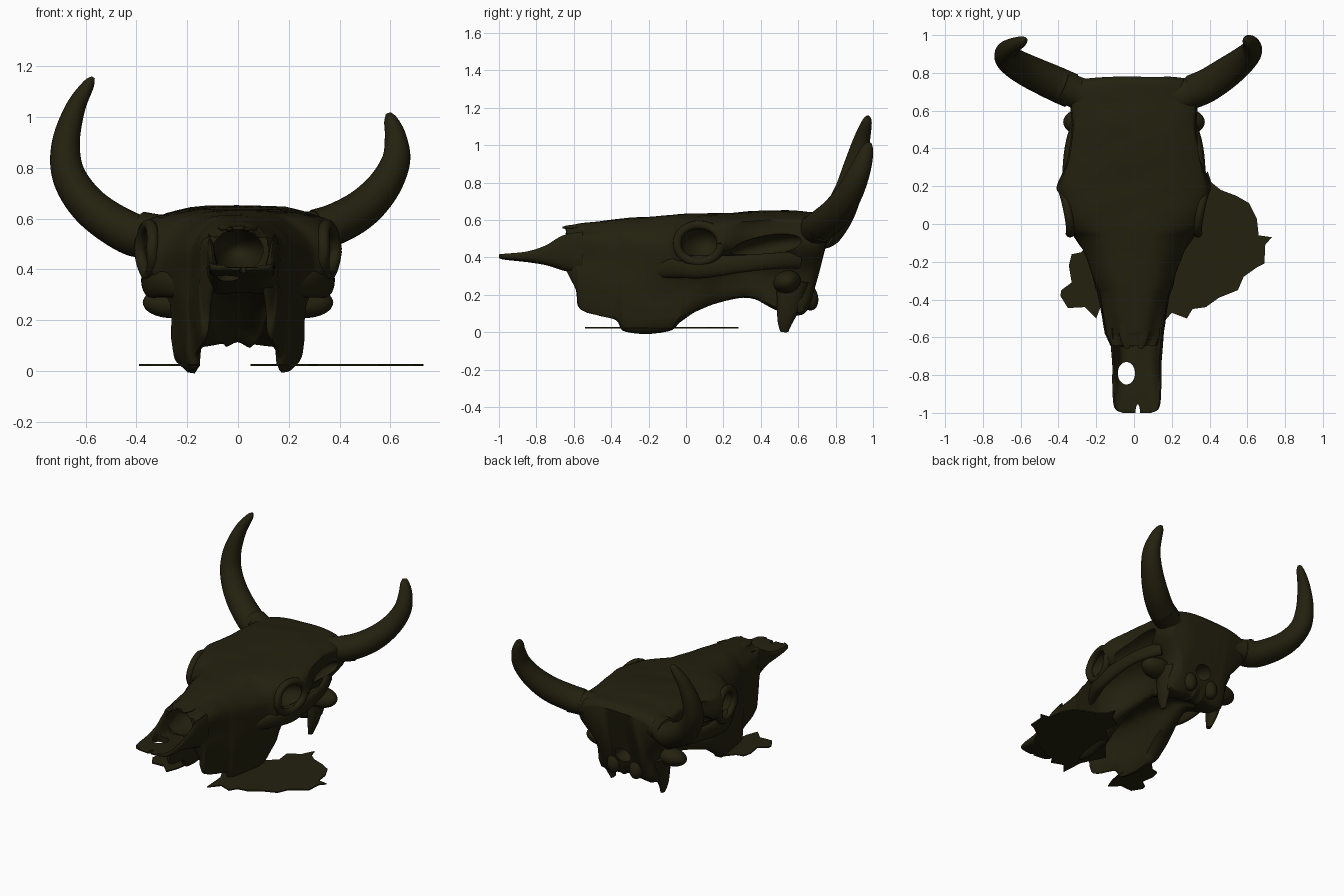
import bpy, bmesh, math
from mathutils import Vector, Matrix, noise

if "Cube" in bpy.data.objects:
    bpy.data.objects.remove(bpy.data.objects["Cube"])

bone = bpy.data.materials.new("dark_olive_bone")
bone.diffuse_color = (0.017, 0.015, 0.0045, 1)
bone.use_nodes = True
bone.node_tree.nodes["Principled BSDF"].inputs["Base Color"].default_value = bone.diffuse_color


def spline(pts, n, closed=False):
    """Smooth curve passing through points of any dimension."""
    c, out = len(pts), []
    for i in range(c if closed else c - 1):
        q = [pts[(i + k) % c] if closed else pts[min(max(i + k, 0), c - 1)] for k in (-1, 0, 1, 2)]
        for j in range(n):
            t = j / n
            out.append([0.5 * (2 * b + (d - a) * t + (2 * a - 5 * b + 4 * d - e) * t * t
                               + (3 * b - a - 3 * d + e) * t ** 3) for a, b, d, e in zip(*q)])
    return out if closed else out + [list(pts[-1])]


def smooth(ob, angle):
    bpy.ops.object.select_all(action='DESELECT')
    ob.select_set(True)
    bpy.context.view_layer.objects.active = ob
    bpy.ops.object.shade_smooth_by_angle(angle=math.radians(angle))


def finish(name, bm, angle=50):
    bmesh.ops.recalc_face_normals(bm, faces=bm.faces)
    me = bpy.data.meshes.new(name)
    bm.to_mesh(me)
    bm.free()
    me.materials.append(bone)
    ob = bpy.data.objects.new(name, me)
    bpy.context.collection.objects.link(ob)
    smooth(ob, angle)
    return ob


def loft(name, rings):
    bm = bmesh.new()
    rows = [[bm.verts.new(p) for p in r] for r in rings]
    for a, b in zip(rows, rows[1:]):
        for i in range(len(a)):
            k = (i + 1) % len(a)
            bm.faces.new((a[i], a[k], b[k], b[i]))
    bm.faces.new(rows[0])
    bm.faces.new(rows[-1])
    bmesh.ops.triangulate(bm, faces=[f for f in bm.faces if len(f.verts) > 4])
    return finish(name, bm)


def tube(name, pts, n=6, sides=20, squash=(1, 1, 1)):
    """Tapered tube along (x, y, z, radius) points."""
    path, rings, d = spline(pts, n), [], None
    for i, p in enumerate(path):
        t = Vector(path[min(i + 1, len(path) - 1)][:3]) - Vector(path[max(i - 1, 0)][:3])
        t.normalize()
        if d is None:
            u, d = t.orthogonal().normalized(), t
        u = (d.rotation_difference(t) @ u).normalized()
        d, v = t, t.cross(u)
        ring = []
        for k in range(sides):
            a = 2 * math.pi * k / sides
            o = (u * math.cos(a) + v * math.sin(a)) * p[3]
            ring.append(Vector(p[:3]) + o * Vector(squash) if isinstance(o * Vector(squash), Vector) else
                        Vector(p[m] + o[m] * squash[m] for m in range(3)))
        rings.append(ring)
    return loft(name, rings)


def ball(name, loc, size, rot=(0, 0)):
    """Ellipsoid; rot = turn about z, then tilt about x."""
    bm = bmesh.new()
    m = (Matrix.Translation(loc) @ Matrix.Rotation(rot[0], 4, 'Z') @ Matrix.Rotation(rot[1], 4, 'X')
         @ Matrix.Diagonal((*size, 1)))
    bmesh.ops.create_uvsphere(bm, u_segments=28, v_segments=18, radius=1, matrix=m)
    return finish(name, bm)


def cut(ob, cutter):
    cutter.hide_render = True
    mod = ob.modifiers.new("cut", 'BOOLEAN')
    mod.operation, mod.solver, mod.object = 'DIFFERENCE', 'EXACT', cutter
    bpy.ops.object.select_all(action='DESELECT')
    ob.select_set(True)
    bpy.context.view_layer.objects.active = ob
    bpy.ops.object.modifier_apply(modifier=mod.name)
    bpy.data.objects.remove(cutter)


# Skull: y, top z, top half width, widest z, widest, lower half width, bottom z, inner half width, palate z
stations = [
    (-.645, .572, .075, .47, .115, .125, .345, .08, .365),
    (-.59, .58, .095, .46, .14, .15, .24, .09, .355),
    (-.56, .585, .105, .45, .15, .16, .14, .10, .345),
    (-.38, .605, .135, .44, .18, .19, .09, .125, .34),
    (-.32, .61, .15, .44, .20, .21, .03, .13, .34),
    (-.10, .625, .20, .44, .28, .25, .03, .135, .33),
    (-.03, .63, .26, .46, .345, .27, .08, .13, .33),
    (.07, .634, .325, .48, .38, .26, .14, .12, .32),
    (.20, .638, .36, .50, .395, .21, .18, .11, .30),
    (.34, .645, .335, .52, .34, .18, .20, .09, .26),
    (.50, .652, .31, .52, .325, .20, .13, .07, .17),
    (.62, .645, .31, .51, .33, .23, .11, .05, .12),
    (.74, .635, .30, .51, .32, .22, .11, .04, .12),
    (.785, .605, .25, .50, .28, .19, .15, .03, .16),
]
rings = []
for y, top, wt, zs, ws, wb, zb, wi, roof in spline(stations, 5):
    half = [(0, top), (wt * .6, top - .008), (wt, top - .045), (ws, zs + .05), (ws, zs - .06),
            (wb, zs * .5 + zb * .5), (wb - .015, zb), (wi + .02, zb), (wi, roof - .02), (0, roof)]
    loop = spline(half + [(-x, z) for x, z in half[-2:0:-1]], 3, True)
    lean = max(0, y - .5) / .28 * .25                     # back of the skull leans forward
    ring = []
    for x, z in loop:
        p = Vector((x, y + (z - .62) * lean, z))
        ring.append(p + noise.noise_vector(p * 9) * .006)
    rings.append(ring)
skull = loft("skull", rings)
# nasal cavity, spinal opening, eye sockets and temple hollows
cut(skull, ball("nasal_cutter", (0, -.62, .475), (.1, .26, .083)))
cut(skull, ball("spine_cutter", (0, .69, .27), (.06, .10, .05)))
for s in (1, -1):
    cut(skull, ball("socket_cutter", (s * .40, .07, .475), (.17, .115, .1), (-s * .3, 0)))
    cut(skull, ball("temple_cutter", (s * .37, .43, .455), (.12, .2, .065), (0, .2)))
smooth(skull, 50)

# Muzzle trough: y, half width, rim z, floor z, underside z
trough = []
for y, w, rim, floor, low in spline([
        (-1.0, .075, .417, .407, .397), (-.97, .12, .42, .41, .388), (-.85, .13, .432, .405, .375),
        (-.75, .13, .462, .395, .36), (-.66, .137, .51, .39, .335), (-.55, .145, .53, .39, .31)], 5):
    h = [(0, floor), (w * .6, floor), (w * .83, rim - .008), (w * .93, rim), (w, rim * .6 + low * .4),
         (w * .85, low + .005), (0, low)]
    trough.append([(x + .015, y, z) for x, z in spline(h + [(-x, z) for x, z in h[-2:0:-1]], 3, True)])
muzzle = loft("muzzle", trough)
cut(muzzle, ball("muzzle_hole_cutter", (-.04, -.79, .39), (.046, .06, .3)))
cut(muzzle, ball("muzzle_cleft_cutter", (.02, -1.0, .4), (.012, .045, .3)))
smooth(muzzle, 50)

for s in (1, -1):
    side = "right" if s > 0 else "left"
    # nasal bone tip
    tube(side + "_nasal_tip", [(s * .04, -.5, .568, .04), (s * .04, -.6, .562, .035), (s * .035, -.66, .56, .012)],
         squash=(1, 1, .4))
    # eye socket rim, hugging the brow
    rim = []
    for i in range(33):
        a = 2 * math.pi * i / 32
        c, h = math.cos(a) * .118, math.sin(a) * .1
        rim.append((s * (.362 + c * .2 - abs(h) * .12), .07 + c, .475 + h, .024))
    tube(side + "_eye_rim", rim, 1, 10)
    # cheek arch, ear lump, hanging process and neck joint
    tube(side + "_cheek_arch", [(s * .22, -.16, .33, .035), (s * .30, -.03, .35, .05), (s * .345, .1, .35, .05),
                                (s * .355, .28, .365, .04), (s * .335, .45, .38, .036), (s * .27, .6, .39, .04)],
         squash=(.6, 1, 1.2))
    ball(side + "_ear_lump", (s * .26, .54, .27), (.115, .075, .06), (0, .3))
    tube(side + "_hanging_process", [(s * .21, .57, .28, .08), (s * .205, .545, .13, .055), (s * .20, .53, .06, .038),
                                     (s * .19, .525, .004, .02)], squash=(.6, 1.1, 1))
    ball(side + "_neck_joint", (s * .085, .655, .19), (.05, .05, .075), (0, .3))
    # bony core in front of each horn
    z = .55 if s > 0 else .535
    tube(side + "_horn_core", [(s * .20, .66, .54, .085), (s * .29, .69, z, .08), (s * .38, .73, z + .015, .078)],
         squash=(1, 1.1, 1))

# Horns: x, y, z, radius
tube("left_horn", [(-.33, .705, .532, .084), (-.42, .745, .54, .084), (-.57, .815, .635, .077), (-.662, .87, .76, .067),
                   (-.678, .905, .89, .056), (-.642, .94, 1.03, .04), (-.59, .967, 1.125, .024),
                   (-.57, .973, 1.155, .008)], 8, 28, (1, 1.12, 1))
tube("right_horn", [(.31, .70, .557, .081), (.39, .735, .582, .081), (.49, .80, .64, .077), (.575, .865, .73, .067),
                    (.622, .915, .83, .056), (.62, .95, .92, .043), (.602, .97, .985, .028),
                    (.592, .98, 1.012, .012)], 8, 28, (1, 1.12, 1))


# Ragged sheets lying on the ground
def sheet(name, outline):
    bm = bmesh.new()
    f = bm.faces.new([bm.verts.new((x, y, .02)) for x, y in outline])
    top = bmesh.ops.extrude_face_region(bm, geom=[f])["geom"]
    bmesh.ops.translate(bm, vec=(0, 0, .008), verts=[v for v in top if isinstance(v, bmesh.types.BMVert)])
    bmesh.ops.triangulate(bm, faces=[f for f in bm.faces if len(f.verts) > 4])
    finish(name, bm, 30)


sheet("right_ground_sheet", [(.39, .28), (.41, .22), (.46, .18), (.54, .15), (.61, .11), (.62, .09),
                             (.65, .03), (.66, -.06), (.73, -.07), (.695, -.11), (.69, -.21), (.65, -.23),
                             (.58, -.28), (.55, -.35), (.45, -.39), (.38, -.44), (.31, -.45), (.28, -.50),
                             (.20, -.47), (.14, -.54), (.13, -.38), (.05, -.22), (.14, -.12), (.20, -.02),
                             (.28, .05), (.27, .15), (.35, .2)])
sheet("left_ground_sheet", [(-.26, -.44), (-.35, -.445), (-.39, -.38), (-.385, -.35), (-.33, -.31), (-.345, -.22),
                            (-.33, -.16), (-.28, -.15), (-.22, -.08), (-.2, -.2), (-.15, -.3), (-.17, -.42),
                            (-.2, -.5)])
